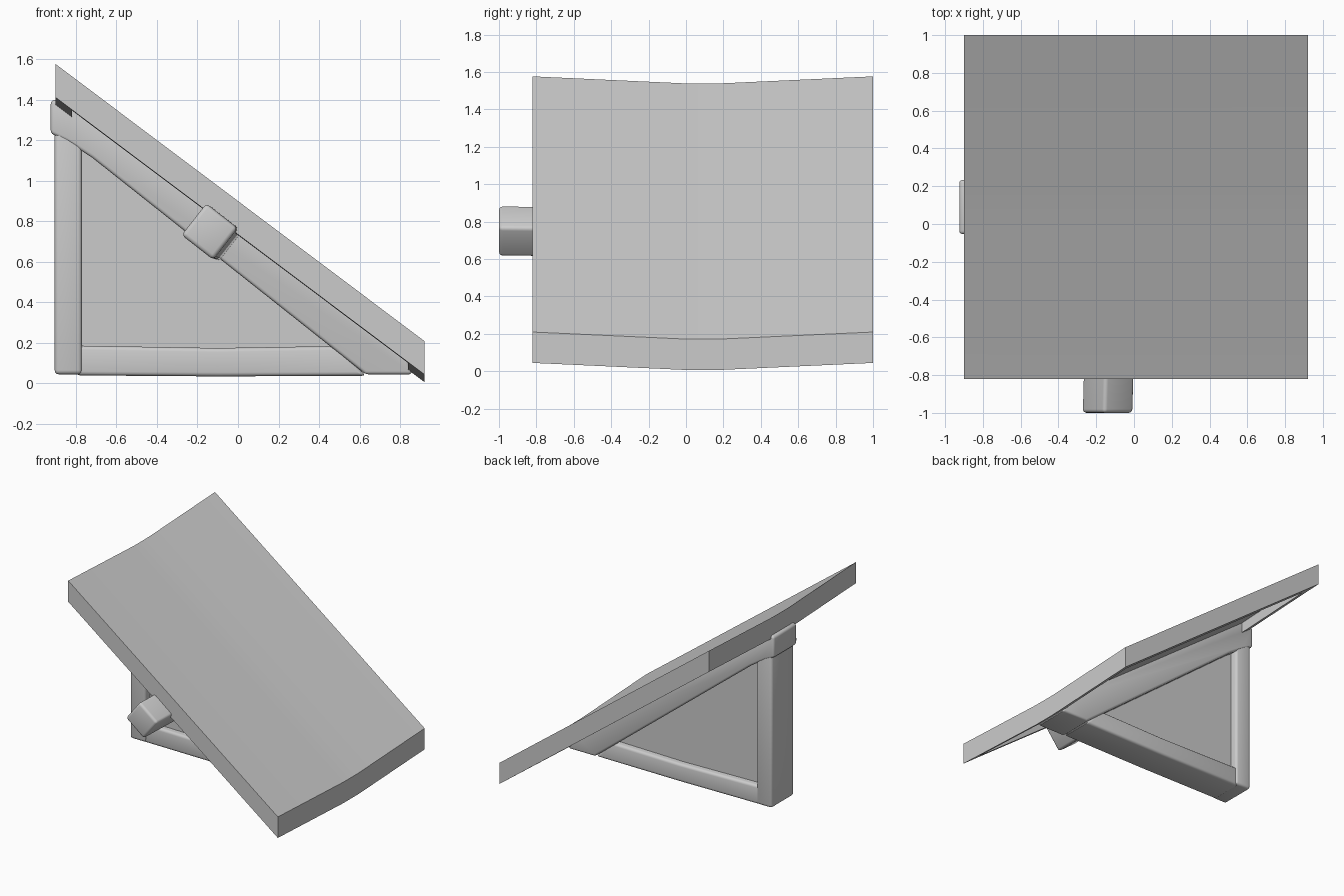
import bpy, bmesh, math

cube = bpy.data.objects.get("Cube")
if cube:
    bpy.data.objects.remove(cube, do_unlink=True)

grey = bpy.data.materials.new("plain_grey")
grey.use_nodes = True
colour = (0.6, 0.6, 0.6, 1)
grey.diffuse_color = colour
grey.node_tree.nodes["Principled BSDF"].inputs["Base Color"].default_value = colour

MID = 0.09  # depth of the truss centre line


def loft(name, first, last, bevel=0.0):
    """Closed solid between two matching outlines."""
    bm = bmesh.new()
    a = [bm.verts.new(p) for p in first]
    b = [bm.verts.new(p) for p in last]
    n = len(a)
    bm.faces.new(a)
    bm.faces.new(b[::-1])
    for i in range(n):
        j = (i + 1) % n
        bm.faces.new((a[j], a[i], b[i], b[j]))
    bmesh.ops.recalc_face_normals(bm, faces=bm.faces)
    mesh = bpy.data.meshes.new(name)
    bm.to_mesh(mesh)
    bm.free()
    mesh.materials.append(grey)
    obj = bpy.data.objects.new(name, mesh)
    bpy.context.collection.objects.link(obj)
    bpy.ops.object.select_all(action='DESELECT')
    obj.select_set(True)
    bpy.context.view_layer.objects.active = obj
    if bevel:
        mod = obj.modifiers.new("rounded_edges", 'BEVEL')
        mod.width = bevel
        mod.segments = 3
        mod.limit_method = 'ANGLE'
        mod.angle_limit = math.radians(25)
        bpy.ops.object.modifier_apply(modifier=mod.name)
    bpy.ops.object.shade_smooth_by_angle(angle=math.radians(35))
    return obj


def beam(name, outline, half_depth, bevel=0.0):
    """Outline in x and z, extruded evenly about the truss centre."""
    return loft(name, [(x, MID - half_depth, z) for x, z in outline],
                [(x, MID + half_depth, z) for x, z in outline], bevel)


# Sloping roof slab, sagging slightly along its middle, hollowed from below
HALF, SLOPE, LOW_X = 0.91, 0.751, 0.92


def slab_section(x, half, bottom, top):
    """Sagging cross-section at x, with heights above the slab's underside."""
    base = 0.003 + (LOW_X - x) * SLOPE
    rows = [(MID + t * half, base + 0.046 * max(abs(t) * half, 0.03))
            for t in (-1, -0.1, 0.1, 1)]
    return ([(x, y, z + bottom) for y, z in rows]
            + [(x, y, z + top) for y, z in reversed(rows)])


slab = loft("roof_slab", slab_section(-0.9, HALF, 0, 0.165),
            slab_section(LOW_X, HALF, 0, 0.165))
cutter = loft("recess_cutter", slab_section(-0.82, HALF - 0.08, -0.06, 0.08),
              slab_section(0.84, HALF - 0.08, -0.06, 0.08))
recess = slab.modifiers.new("recess", 'BOOLEAN')
recess.operation = 'DIFFERENCE'
recess.solver = 'EXACT'
recess.object = cutter
bpy.context.view_layer.objects.active = slab
bpy.ops.object.modifier_move_to_index(modifier=recess.name, index=0)
bpy.ops.object.modifier_apply(modifier=recess.name)
bpy.data.objects.remove(cutter, do_unlink=True)

# Timber truss beneath the slab, its rafter reaching into the recess
beam("rafter", [(-0.925, 1.395), (-0.925, 1.235), (-0.85, 1.2), (-0.72, 1.115),
                (0.63, 0.045), (0.86, 0.045), (0.82, 0.18), (-0.82, 1.42)], 0.143, 0.016)
beam("post", [(-0.905, 0.045), (-0.77, 0.045), (-0.77, 1.2), (-0.905, 1.26)], 0.14, 0.02)
beam("tie_beam", [(-0.8, 0.04), (-0.1, 0.035), (0.63, 0.038), (0.5, 0.185),
                  (-0.1, 0.175), (-0.8, 0.187)], 0.13, 0.02)

# Infill panel
beam("infill_panel", [(-0.82, 0.1), (0.6, 0.1), (-0.82, 1.24)], 0.08)


# Projecting purlin stub, drifting slightly towards the back
def purlin_ring(x, y, z, radius):
    angles = [math.radians(97 + 90 * i) for i in range(4)]
    return [(x + radius * math.cos(a), y, z + radius * math.sin(a)) for a in angles]


loft("purlin", purlin_ring(-0.14, -1.0, 0.75, 0.14),
     purlin_ring(-0.11, MID, 0.74, 0.14), 0.02)
